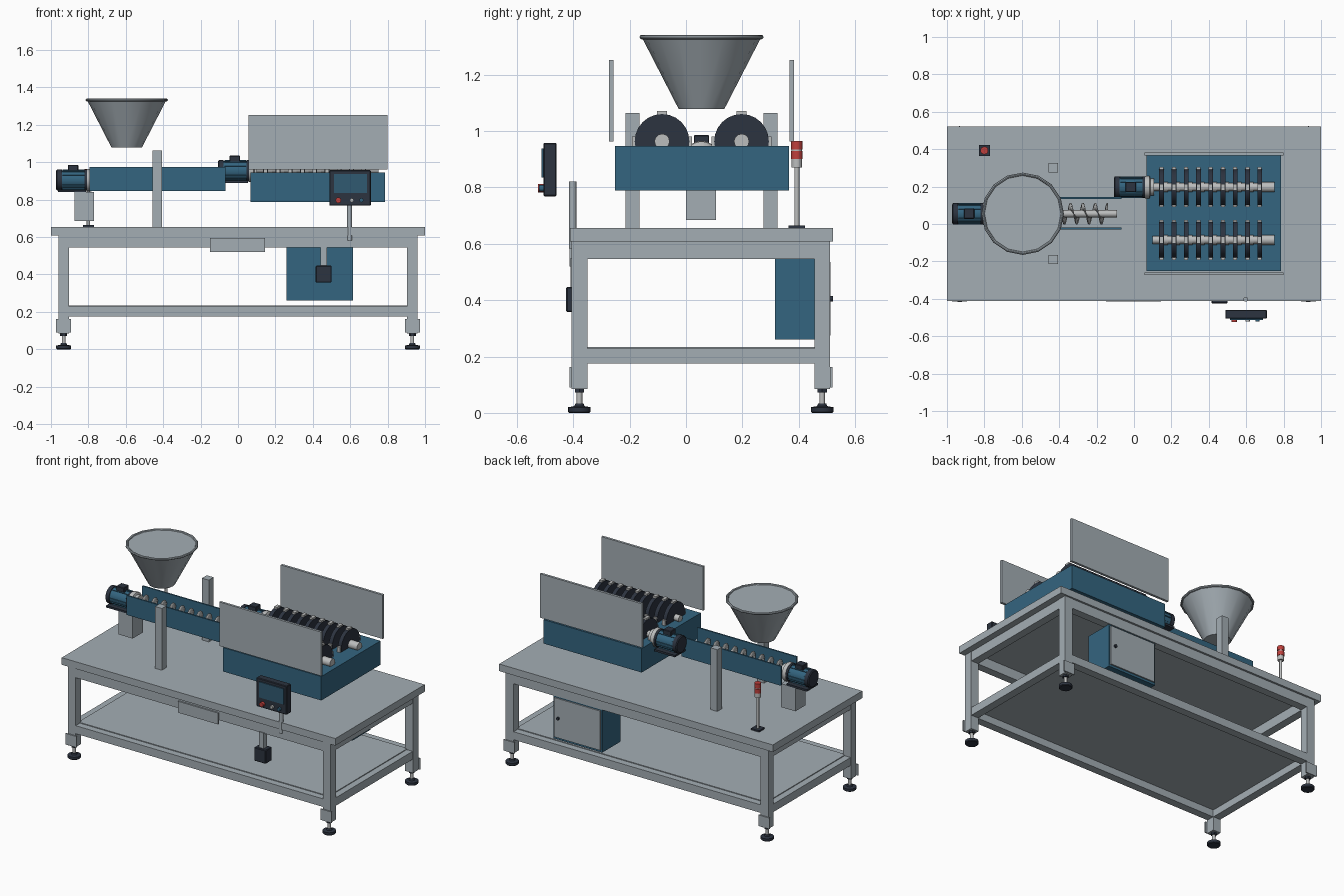
import bpy, bmesh, math
from mathutils import Matrix, Vector

if "Cube" in bpy.data.objects:
    bpy.data.objects.remove(bpy.data.objects["Cube"])


def material(name, rgb):
    m = bpy.data.materials.new(name)
    m.diffuse_color = (*rgb, 1)
    m.use_nodes = True
    m.node_tree.nodes["Principled BSDF"].inputs["Base Color"].default_value = m.diffuse_color
    return m


GREY = material("frame grey", (0.37, 0.42, 0.455))
BLUE = material("machine blue", (0.034, 0.13, 0.216))
DARK = material("dark charcoal", (0.025, 0.033, 0.05))
STEEL = material("light steel", (0.50, 0.51, 0.51))
RED = material("signal red", (0.52, 0.05, 0.045))
SCREEN = material("screen blue", (0.03, 0.10, 0.165))


def finish(name, bm, mat, smooth=False):
    bmesh.ops.recalc_face_normals(bm, faces=bm.faces)
    me = bpy.data.meshes.new(name)
    bm.to_mesh(me)
    bm.free()
    me.materials.append(mat)
    ob = bpy.data.objects.new(name, me)
    bpy.context.collection.objects.link(ob)
    if smooth:
        bpy.ops.object.select_all(action='DESELECT')
        ob.select_set(True)
        bpy.context.view_layer.objects.active = ob
        bpy.ops.object.shade_smooth_by_angle(angle=math.radians(35))
    return ob


def box(name, x0, x1, y0, y1, z0, z1, mat, bevel=0):
    bm = bmesh.new()
    mtx = Matrix.Translation(((x0 + x1) / 2, (y0 + y1) / 2, (z0 + z1) / 2)) \
        @ Matrix.Diagonal((x1 - x0, y1 - y0, z1 - z0, 1))
    bmesh.ops.create_cube(bm, size=1, matrix=mtx)
    if bevel:
        bmesh.ops.bevel(bm, geom=bm.edges[:], offset=bevel, segments=1, affect='EDGES')
    return finish(name, bm, mat)


def lathe(name, profile, mat, origin=(0, 0, 0), axis='Z', sides=24):
    """Solid of revolution from (radius, distance along axis) points, capped."""
    bm = bmesh.new()
    rings = []
    rot = Vector((0, 0, 1)).rotation_difference(
        Vector({'X': (1, 0, 0), 'Y': (0, 1, 0), 'Z': (0, 0, 1)}[axis])).to_matrix()
    for r, h in profile:
        rings.append([bm.verts.new(Vector(origin) + rot @ Vector((
            r * math.cos(2 * math.pi * i / sides), r * math.sin(2 * math.pi * i / sides), h)))
            for i in range(sides)])
    for a, b in zip(rings, rings[1:]):
        for i in range(sides):
            j = (i + 1) % sides
            bm.faces.new((a[i], a[j], b[j], b[i]))
    bm.faces.new(rings[0])
    bm.faces.new(rings[-1])
    return finish(name, bm, mat, True)


def rod(name, r, h0, h1, mat, origin, axis='Z', sides=24):
    return lathe(name, [(r, h0), (r, h1)], mat, origin, axis, sides)


# Table top, legs, levelling feet
box("table_top", -1, 1, -0.412, 0.522, 0.608, 0.655, GREY)
for sx in (-1, 1):
    for y, out in ((-0.378, -1), (0.483, 1)):
        x = sx * 0.932
        box("leg", x - 0.028, x + 0.028, y - 0.028, y + 0.028, 0.085, 0.608, GREY)
        ya, yb = sorted((y + out * 0.028, y + out * 0.036))
        box("leg_bracket", x - 0.04, x + 0.04, ya, yb, 0.09, 0.163, GREY)
        lathe("foot_pad", [(0.036, 0), (0.04, 0.004), (0.04, 0.02), (0.018, 0.024),
                           (0.014, 0.034)], DARK, (x, y, 0))
        rod("foot_stem", 0.01, 0.03, 0.086, STEEL, (x, y, 0), sides=12)
        rod("foot_nut", 0.019, 0.072, 0.084, DARK, (x, y, 0), sides=6)

# Upper and lower frame rails
for z0, z1 in ((0.545, 0.608), (0.175, 0.228)):
    for y in (-0.378, 0.483):
        box("long_rail", -0.904, 0.904, y - 0.026, y + 0.026, z0, z1, GREY)
    for x in (-0.932, 0.932):
        box("short_rail", x - 0.026, x + 0.026, -0.35, 0.455, z0, z1, GREY)
box("shelf", -0.915, 0.915, -0.36, 0.465, 0.222, 0.233, GREY)

# Front plate, switch box and conduit
box("front_plate", -0.15, 0.145, -0.414, -0.404, 0.52, 0.595, GREY)
box("switch_box", 0.415, 0.5, -0.425, -0.36, 0.357, 0.447, DARK, 0.004)
box("switch_conduit", 0.44, 0.475, -0.41, -0.375, 0.447, 0.55, GREY)

# Electrical cabinet with rear door
box("cabinet", 0.26, 0.615, 0.315, 0.503, 0.26, 0.545, BLUE)
box("cabinet_door", 0.27, 0.605, 0.503, 0.512, 0.275, 0.535, GREY)
rod("door_lock", 0.01, 0, 0.01, DARK, (0.575, 0.512, 0.405), 'Y', 12)


# Electric motors along x with couplings
def motor(x, y, z):
    o = (x, y, z)
    rod("motor_body", 0.052, 0.02, 0.165, BLUE, o, 'X')
    lathe("motor_fan_cover", [(0.05, 0), (0.057, 0.005), (0.057, 0.03)], DARK, o, 'X')
    rod("motor_flange", 0.057, 0.152, 0.165, DARK, o, 'X')
    lathe("motor_coupling", [(0.06, 0.165), (0.06, 0.19), (0.045, 0.195), (0.045, 0.215)],
          STEEL, o, 'X')
    for i in range(12):
        a = 2 * math.pi * i / 12
        fin = box("cooling_fin", 0.035, 0.15, -0.0025, 0.0025, 0.048, 0.057, BLUE)
        fin.matrix_world = Matrix.Translation(o) @ Matrix.Rotation(a, 4, 'X')
    box("terminal_box", x + 0.062, x + 0.118, y - 0.027, y + 0.027, z + 0.045, z + 0.08, DARK, 0.003)
    box("motor_base", x + 0.01, x + 0.16, y - 0.057, y + 0.057, z - 0.065, z - 0.052, DARK)


motor(-0.972, 0.055, 0.905)
motor(-0.107, 0.197, 0.955)
box("motor_pedestal", -0.875, -0.77, 0.0, 0.107, 0.685, 0.84, GREY)

# Feed trough walls and support posts
for y in (-0.025, 0.14):
    box("trough_wall", -0.795, -0.068, y - 0.005, y + 0.005, 0.847, 0.975, BLUE)
for y in (-0.19, 0.3):
    box("support_post", -0.456, -0.406, y - 0.025, y + 0.025, 0.655, 1.063, GREY)

# Feed screw: shaft and helical flight
rod("screw_shaft", 0.019, -0.8, -0.09, STEEL, (0, 0.055, 0.905), 'X', 16)
bm = bmesh.new()
prev = None
pitch, turns, seg = 0.066, 9, 20
for i in range(turns * seg + 1):
    a = 2 * math.pi * i / seg
    x = -0.735 + pitch * i / seg
    pair = [bm.verts.new((x, 0.055 + r * math.cos(a), 0.905 + r * math.sin(a)))
            for r in (0.017, 0.058)]
    if prev:
        bm.faces.new((prev[0], prev[1], pair[1], pair[0]))
    prev = pair
flight = finish("screw_flight", bm, STEEL, True)
sol = flight.modifiers.new("thickness", 'SOLIDIFY')
sol.thickness = 0.005
sol.offset = 0

# Hopper with rolled rim
HC = (-0.595, 0.055, 0)
lathe("hopper", [(0.081, 1.078), (0.212, 1.333)], GREY, HC, sides=16)
bm = bmesh.new()
rings = []
for i in range(16):
    a = 2 * math.pi * i / 16
    rings.append([bm.verts.new((HC[0] + (0.212 + 0.008 * math.cos(b)) * math.cos(a),
                                HC[1] + (0.212 + 0.008 * math.cos(b)) * math.sin(a),
                                1.333 + 0.008 * math.sin(b)))
                  for b in [2 * math.pi * k / 8 for k in range(8)]])
for i in range(16):
    for k in range(8):
        a, b, n = rings[i], rings[(i + 1) % 16], (k + 1) % 8
        bm.faces.new((a[k], b[k], b[n], a[n]))
finish("hopper_rim", bm, GREY, True)

# Crusher housing and guard panels
box("crusher_housing", 0.068, 0.785, -0.252, 0.366, 0.788, 0.946, BLUE)
for y in (-0.266, 0.375):
    box("guard_panel", 0.055, 0.8, y - 0.008, y + 0.008, 0.962, 1.252, GREY)

# Two crusher rollers with toothed discs
for y in (-0.085, 0.197):
    o = (0, y, 0.963)
    rod("roller_shaft", 0.021, 0.1, 0.75, STEEL, o, 'X', 16)
    rod("shaft_end", 0.027, 0.695, 0.75, STEEL, o, 'X', 12)
    for i in range(9):
        x = 0.148 + i * 0.0655
        rod("crusher_disc", 0.097, x - 0.013, x + 0.013, DARK, o, 'X', 24)
        rod("disc_spacer", 0.027, x + 0.013, x + 0.033, STEEL, o, 'X', 12)
        for k in range(4):
            tooth = box("disc_tooth", x - 0.011, x + 0.011, -0.018, 0.018, 0.085, 0.107, STEEL)
            tooth.matrix_world = Matrix.Translation(o) @ Matrix.Rotation(k * math.pi / 2, 4, 'X')

# Control panel on post
rod("panel_post", 0.013, 0.583, 0.82, GREY, (0.597, -0.402, 0), sides=16)
box("control_panel", 0.488, 0.71, -0.506, -0.459, 0.768, 0.958, DARK, 0.004)
box("panel_screen", 0.513, 0.69, -0.512, -0.505, 0.835, 0.938, SCREEN)
for x, mat in ((0.537, RED), (0.608, STEEL), (0.66, BLUE)):
    r, length = (0.015, 0.019) if mat is RED else (0.011, 0.015)
    rod("panel_button", r, -length, 0, mat, (x, -0.506, 0.797), 'Y', 16)

# Signal tower
T = (-0.8, 0.393, 0)
box("tower_base", -0.83, -0.77, 0.364, 0.422, 0.655, 0.665, DARK)
rod("tower_pole", 0.009, 0.665, 0.875, STEEL, T, sides=12)
for r, z0, z1, mat in ((0.019, 0.87, 0.9, STEEL), (0.021, 0.9, 0.929, RED),
                       (0.018, 0.929, 0.935, STEEL), (0.021, 0.935, 0.964, RED)):
    rod("tower_light", r, z0, z1, mat, T, sides=16)
